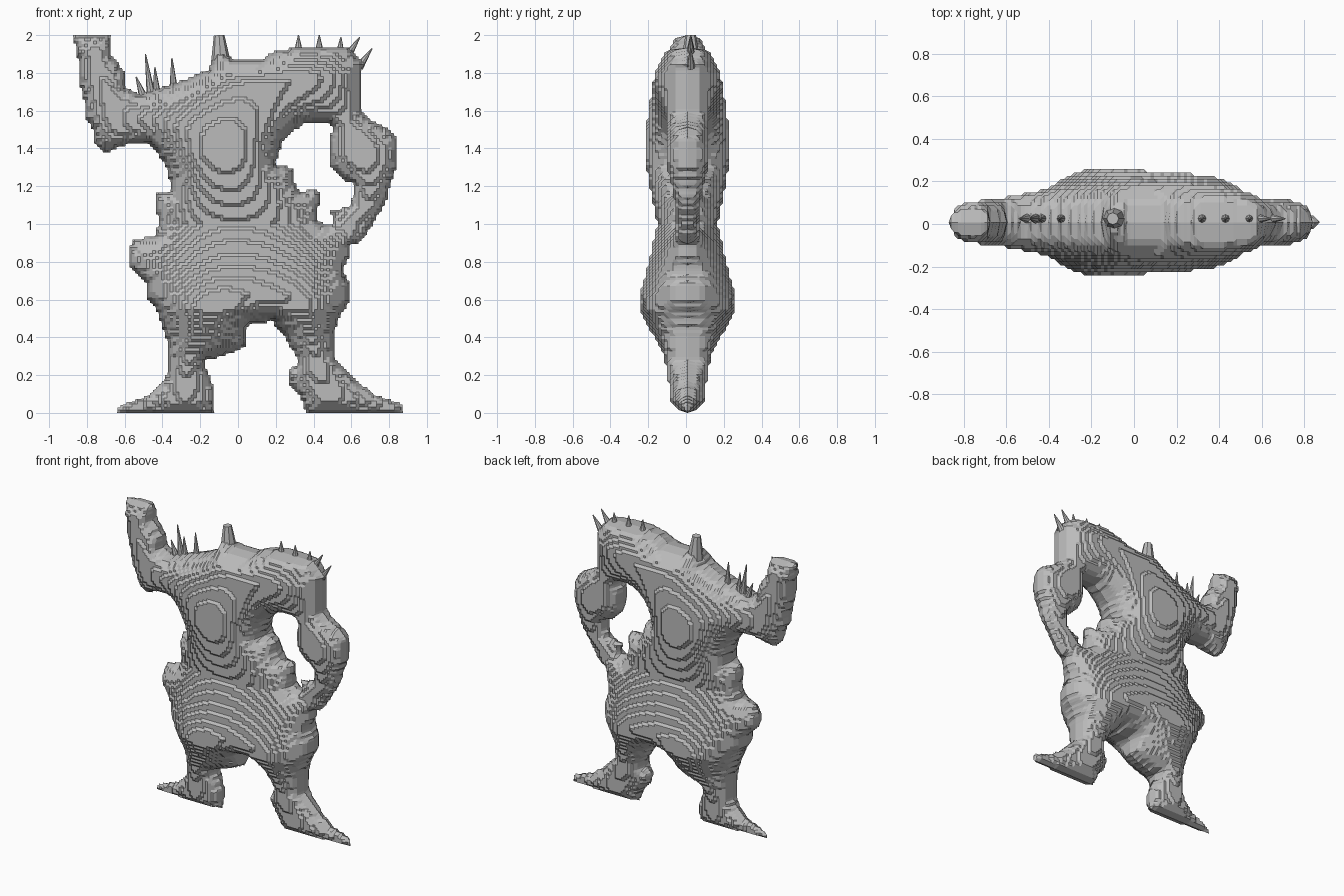
import bpy
import bmesh
from mathutils import Vector, Matrix

cube = bpy.data.objects.get("Cube")
if cube:
    bpy.data.objects.remove(cube)

STEP = 1 / 64        # width of one carved terrace
MID = 0.008          # depth of the central plane
REACH = 0.2          # how far from the outline the swelling levels off

stone = bpy.data.materials.new("stone_grey")
stone.use_nodes = True
stone.diffuse_color = (0.5, 0.5, 0.5, 1)
stone.node_tree.nodes["Principled BSDF"].inputs["Base Color"].default_value = (0.5, 0.5, 0.5, 1)

# Flat outlines of the body parts, as (x, z)
torso = [(-.28, 1.77), (-.16, 1.82), (-.12, 1.9), (-.06, 1.9), (0, 1.87), (.14, 1.88),
         (.17, 1.91), (.32, 1.94), (.59, 1.93), (.67, 1.85), (.65, 1.77), (.66, 1.6),
         (.51, 1.51), (.44, 1.54), (.35, 1.53), (.25, 1.45), (.2, 1.32), (.29, 1.3),
         (.29, 1.23), (.34, 1.17), (.42, 1.2), (.44, 1.15), (.41, 1), (-.42, 1),
         (-.44, 1.1), (-.44, 1.17), (-.35, 1.17), (-.39, 1.32), (-.47, 1.42), (-.52, 1.69)]
hips = [(-.42, 1.02), (.41, 1.02), (.51, .99), (.59, .92), (.6, .84), (.56, .76),
        (.6, .68), (.6, .6), (.53, .49), (.18, .48), (.05, .46), (-.42, .53),
        (-.48, .59), (-.48, .68), (-.57, .77), (-.59, .84), (-.56, .92), (-.44, .94)]
raised_arm = [(-.88, 2.01), (-.67, 2.01), (-.67, 1.9), (-.6, 1.81), (-.59, 1.72),
              (-.52, 1.69), (-.4, 1.7), (-.4, 1.36), (-.47, 1.42), (-.57, 1.42),
              (-.64, 1.4), (-.7, 1.37), (-.76, 1.42), (-.76, 1.49), (-.81, 1.55),
              (-.82, 1.66), (-.85, 1.77), (-.85, 1.87)]
hanging_arm = [(.6, 1.7), (.66, 1.6), (.71, 1.55), (.78, 1.52), (.84, 1.46), (.84, 1.3),
               (.79, 1.13), (.72, 1), (.65, .9), (.56, .88), (.5, .99), (.49, 1.07),
               (.59, 1.1), (.62, 1.21), (.56, 1.23), (.48, 1.3), (.48, 1.4), (.5, 1.55)]
right_leg = [(-.44, .56), (-.37, .36), (-.38, .2), (-.47, .1), (-.63, .04), (-.64, -.01),
             (-.13, -.01), (-.12, .12), (-.15, .2), (-.18, .27), (-.04, .31),
             (.05, .35), (.05, .56)]
left_leg = [(.15, .55), (.18, .48), (.25, .39), (.32, .27), (.26, .22), (.26, .16),
            (.32, .1), (.36, -.01), (.88, -.01), (.87, .05), (.72, .1), (.61, .19),
            (.52, .28), (.51, .41), (.55, .55)]
PARTS = (torso, hips, raised_arm, hanging_arm, right_leg, left_leg)

# Half depth of the fullest point at each height, and a limit towards the sides
BY_HEIGHT = [(0, .04), (.06, .09), (.2, .107), (.3, .125), (.4, .175), (.55, .262),
             (.62, .255), (.8, .205), (1, .16), (1.2, .2), (1.35, .225), (1.5, .22),
             (1.8, .175), (1.9, .125), (2, .05)]
BY_SIDE = [(0, .6), (.4, .32), (.6, .15), (.9, .1)]


def inside(poly, x, z):
    hit = False
    for (ax, az), (bx, bz) in zip(poly, poly[1:] + poly[:1]):
        if (az > z) != (bz > z) and x < ax + (z - az) * (bx - ax) / (bz - az):
            hit = not hit
    return hit


def lookup(table, t):
    for (a, va), (b, vb) in zip(table, table[1:]):
        if t <= b:
            return va + (vb - va) * max(0, t - a) / (b - a)
    return table[-1][1]


def soft_min(*values):
    return sum(v ** -4 for v in values) ** -0.25


def around(i, k):
    return [(i, k), (i + 1, k), (i + 1, k + 1), (i, k + 1)]


def pillow(inner):
    """Round swelling that is zero on the outline, like an inflated cushion."""
    u = dict.fromkeys(inner, 0.0)
    order = sorted(inner)
    for _ in range(130):
        for i, k in order:
            total = (u.get((i - 1, k), 0) + u.get((i + 1, k), 0)
                     + u.get((i, k - 1), 0) + u.get((i, k + 1), 0))
            new = (total + 2 * STEP ** 2) / (4 + (STEP / REACH) ** 2)
            u[i, k] += 1.75 * (new - u[i, k])
    return {c: max(v, 0) ** 0.5 for c, v in u.items()}


def make_object(name, bm):
    bmesh.ops.recalc_face_normals(bm, faces=bm.faces[:])
    mesh = bpy.data.meshes.new(name)
    bm.to_mesh(mesh)
    bm.free()
    mesh.materials.append(stone)
    obj = bpy.data.objects.new(name, mesh)
    bpy.context.collection.objects.link(obj)


def build_body():
    cells = {(i, k) for i in range(-60, 60) for k in range(128)
             if any(inside(p, (i + .5) * STEP, (k + .5) * STEP) for p in PARTS)}
    corners = sorted({c for cell in cells for c in around(*cell)})
    inner = {(i, k) for i, k in corners if all(c in cells for c in around(i - 1, k - 1))}
    swell = pillow(inner)
    fullest = {}
    for (i, k), s in swell.items():
        fullest[k] = max(fullest.get(k, 0), s)

    bm = bmesh.new()
    front, back = {}, {}
    for i, k in corners:
        x, z = i * STEP, k * STEP
        if (i, k) in inner:
            h = swell[i, k] * lookup(BY_HEIGHT, z) / fullest[k]
            h = max(1, round(soft_min(h, lookup(BY_SIDE, abs(x))) / STEP)) * STEP
            front[i, k] = bm.verts.new((x, MID - h, z))
            back[i, k] = bm.verts.new((x, MID + h, z))
        else:
            # Rim shared by both skins
            front[i, k] = back[i, k] = bm.verts.new((x, MID, z))

    for cell in sorted(cells):
        ring = around(*cell)
        if any(c in inner for c in ring):
            bm.faces.new([front[c] for c in ring])
            bm.faces.new([back[c] for c in reversed(ring)])
    loose = [v for v in bm.verts if not v.link_faces]
    bmesh.ops.delete(bm, geom=loose, context='VERTS')

    # Soften the stair steps of the outline, keeping soles and wrist cut level
    soft = [v for v in bm.verts if 0.01 < v.co.z < 1.99]
    bmesh.ops.smooth_vert(bm, verts=soft, factor=0.5, use_axis_x=True, use_axis_z=True)
    make_object("body", bm)


def spike(name, base, tip, wide, narrow=0.003):
    a = Vector((base[0], 0.025, base[1]))
    b = Vector((tip[0], 0.025, tip[1]))
    turn = (b - a).to_track_quat('Z', 'Y').to_matrix().to_4x4()
    bm = bmesh.new()
    bmesh.ops.create_cone(bm, cap_ends=True, segments=8, radius1=wide, radius2=narrow,
                          depth=(b - a).length,
                          matrix=Matrix.Translation((a + b) / 2) @ turn)
    make_object(name, bm)


build_body()

# Neck stump
spike("neck_stump", (-.09, 1.84), (-.1, 2), .055, .028)

# Bristles along both shoulders
BRISTLES = [((-.46, 1.68), (-.49, 1.9)), ((-.43, 1.68), (-.44, 1.83)),
            ((-.34, 1.7), (-.35, 1.88)), ((-.5, 1.67), (-.54, 1.78)),
            ((.32, 1.91), (.32, 2)), ((.43, 1.91), (.43, 2)),
            ((.54, 1.9), (.545, 1.99)), ((.58, 1.89), (.645, 1.99)),
            ((.64, 1.83), (.71, 1.93))]
for n, (base, tip) in enumerate(BRISTLES):
    spike(f"shoulder_bristle_{n + 1}", base, tip, .024)
